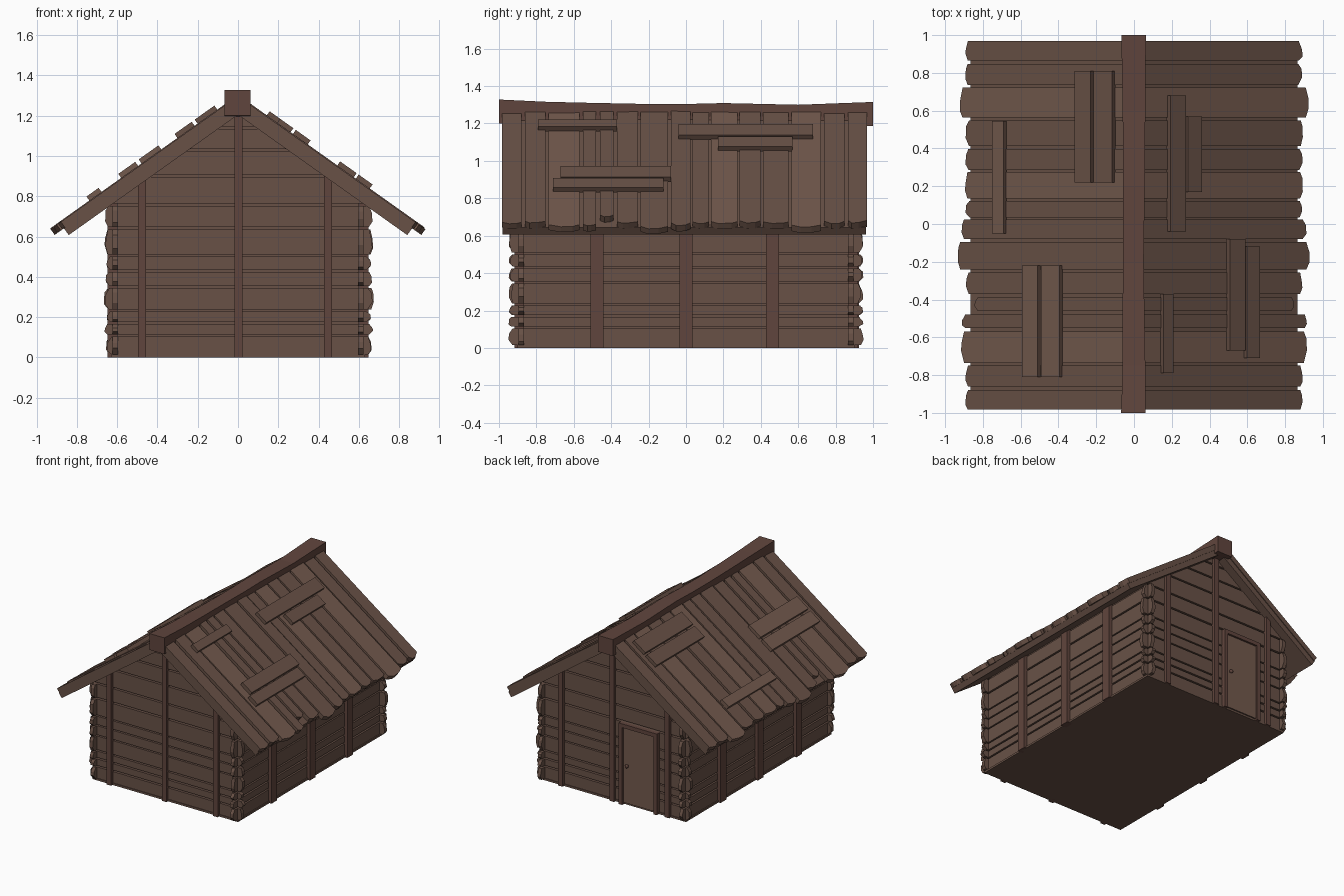
import bpy, bmesh, math, random
from mathutils import Vector

if "Cube" in bpy.data.objects:
    bpy.data.objects.remove(bpy.data.objects["Cube"])

random.seed(4)
A = math.radians(35.4)
CA, SA, TA = math.cos(A), math.sin(A), math.tan(A)


def material(name, r, g, b):
    m = bpy.data.materials.new(name)
    m.diffuse_color = (r, g, b, 1)
    m.use_nodes = True
    m.node_tree.nodes["Principled BSDF"].inputs["Base Color"].default_value = m.diffuse_color
    return m


WOOD = material("wood", 0.140, 0.083, 0.062)
BEAM = material("beam_wood", 0.118, 0.060, 0.047)
LIGHT = material("light_wood", 0.170, 0.100, 0.074)


def finish(name, bm, mat):
    bmesh.ops.recalc_face_normals(bm, faces=bm.faces)
    me = bpy.data.meshes.new(name)
    bm.to_mesh(me)
    bm.free()
    me.materials.append(mat)
    ob = bpy.data.objects.new(name, me)
    bpy.context.collection.objects.link(ob)
    return ob


def prism(name, pts, w0, w1, place, mat=WOOD):
    """Extrude a 2D outline from w0 to w1; place(u, v, w) gives the world point."""
    bm = bmesh.new()
    rings = [[bm.verts.new(place(u, v, w)) for u, v in pts] for w in (w0, w1)]
    n = len(pts)
    bm.faces.new(rings[0])
    bm.faces.new(rings[1])
    for i in range(n):
        j = (i + 1) % n
        bm.faces.new((rings[0][i], rings[0][j], rings[1][j], rings[1][i]))
    return finish(name, bm, mat)


def rect(u0, u1, v0, v1):
    return [(u0, v0), (u1, v0), (u1, v1), (u0, v1)]


def box(name, x0, x1, y0, y1, z0, z1, mat=WOOD):
    return prism(name, rect(x0, x1, y0, y1), z0, z1, lambda u, v, w: Vector((u, v, w)), mat)


def rough_end(u, v0, v1, sign):
    """Hewn plank end: cut corners with a protruding middle."""
    h = v1 - v0
    a, b = random.uniform(0.2, 0.4), random.uniform(0.55, 0.8)
    c = random.uniform(0.012, 0.025)
    pts = [(u - sign * c, v0), (u, v0 + a * h), (u - sign * 0.003, v0 + b * h), (u - sign * c, v1)]
    return pts if sign > 0 else pts[::-1]


def front_frame(s):
    return lambda u, v, w: Vector((u, s * w, v))


def side_frame(s):
    return lambda u, v, w: Vector((s * w, u, v))


def roof_frame(s):
    # u runs down the slope, v along y, w outwards from the slope
    return lambda u, v, w: Vector((s * (u * CA + w * SA), v, 1.255 - u * SA + w * CA))


# Floor and solid core behind the planks
box("floor", -0.63, 0.63, -0.9, 0.9, 0, 0.015)
core = [(-0.6, 0.005), (0.6, 0.005), (0.6, 0.79), (0, 1.21), (-0.6, 0.79)]
prism("wall_core", core, -0.87, 0.87, front_frame(1))

# Wall planks, same courses on all four sides
courses = [(0.015, 0.103), (0.115, 0.165), (0.177, 0.227), (0.238, 0.345), (0.355, 0.425),
           (0.435, 0.5), (0.51, 0.635), (0.648, 0.752)]
gables = [(0.764, 0.895), (0.907, 1.022), (1.034, 1.135), (1.147, 1.2)]
for s, side in ((-1, "front"), (1, "back")):
    for z0, z1 in courses:
        e = random.uniform(0.655, 0.675)
        pts = rough_end(e, z0, z1, 1) + rough_end(-e + 0.008, z0, z1, -1)
        prism(side + "_plank", pts, 0.865, 0.895, front_frame(s))
    for z0, z1 in gables:
        a, b = (1.22 - z0) / TA, (1.22 - z1) / TA
        prism(side + "_gable_plank", [(-a, z0), (a, z0), (b, z1), (-b, z1)], 0.865, 0.895, front_frame(s))
for s, side in ((-1, "left"), (1, "right")):
    for z0, z1 in courses:
        e = random.uniform(0.93, 0.95)
        pts = rough_end(e, z0, z1, 1) + rough_end(-e, z0, z1, -1)
        prism(side + "_plank", pts, 0.595, 0.622, side_frame(s))

# Upright posts
for s in (-1, 1):
    for x in (-0.477, 0.002, 0.447):
        top = 1.225 - abs(x) * TA
        prism("gable_post", rect(x - 0.02, x + 0.02, 0, top), 0.87, 0.917, front_frame(s), BEAM)
    for y in (-0.475, 0, 0.462):
        prism("side_post", rect(y - 0.035, y + 0.035, 0, 0.765), 0.6, 0.648, side_frame(s), BEAM)

# Door on the back wall
box("door_panel", -0.365, -0.095, 0.88, 0.91, 0.015, 0.605, LIGHT)
box("door_jamb", -0.395, -0.365, 0.88, 0.925, 0, 0.635, BEAM)
box("door_jamb", -0.095, -0.065, 0.88, 0.925, 0, 0.635, BEAM)
box("door_lintel", -0.365, -0.095, 0.88, 0.925, 0.605, 0.635, BEAM)
bm = bmesh.new()
bmesh.ops.create_uvsphere(bm, u_segments=10, v_segments=6, radius=0.014)
bmesh.ops.translate(bm, verts=bm.verts, vec=(-0.13, 0.92, 0.31))
finish("door_knob", bm, BEAM)

# Roof planks: y start, y end, eave reach in x
planks = [(0.865, 0.968, 0.89), (0.737, 0.848, 0.89), (0.563, 0.722, 0.922), (0.413, 0.548, 0.892),
          (0.287, 0.398, 0.89), (0.135, 0.275, 0.892), (0.035, 0.122, 0.89), (-0.08, 0.025, 0.91),
          (-0.242, -0.095, 0.93), (-0.37, -0.257, 0.89), (-0.46, -0.388, 0.845), (-0.55, -0.48, 0.912),
          (-0.735, -0.57, 0.915), (-0.86, -0.75, 0.89), (-0.983, -0.88, 0.892)]
for s in (-1, 1):
    prism("roof_base", rect(0.0, 1.06, -0.98, 0.962), -0.041, 0.003, roof_frame(s))
    for i, (y0, y1, reach) in enumerate(planks):
        pts = [(0.02, y1), (0.02, y0)] + rough_end((reach - 0.02) / CA, y0, y1, 1)
        prism("roof_plank", pts, 0, random.uniform(0.033, 0.04), roof_frame(s),
              LIGHT if i in (2, 5, 12) else WOOD)

# Repair boards across the roof: side, x near, x far, y start, y end
patches = [(-1, 0.11, 0.215, 0.22, 0.81), (-1, 0.223, 0.315, 0.22, 0.81), (-1, 0.685, 0.752, -0.05, 0.545),
           (-1, 0.388, 0.493, -0.81, -0.22), (-1, 0.503, 0.594, -0.81, -0.22),
           (1, 0.185, 0.275, -0.04, 0.68), (1, 0.28, 0.36, 0.17, 0.57), (1, 0.15, 0.21, -0.79, -0.37),
           (1, 0.5, 0.589, -0.67, -0.08), (1, 0.592, 0.668, -0.71, -0.12)]
for s, x0, x1, y0, y1 in patches:
    pts = rect((x0 - 0.03) / CA, (x1 - 0.037) / CA, y0, y1)
    prism("roof_patch", pts, 0.03, 0.064, roof_frame(s), LIGHT if s < 0 and y1 < 0.6 else WOOD)

# Sagging ridge beam: y, x shift, half width, top height
ridge = [(-1, -0.003, 0.065, 1.328), (-0.75, 0.0, 0.06, 1.316), (-0.5, -0.002, 0.058, 1.31),
         (-0.2, -0.004, 0.055, 1.304), (0.0, -0.002, 0.056, 1.304), (0.2, 0.0, 0.057, 1.309),
         (0.6, 0.0, 0.06, 1.3), (1, -0.002, 0.065, 1.315)]
bm = bmesh.new()
rings = [[bm.verts.new((dx + a * h, y, t - b * 0.128)) for a, b in ((-1, 1), (1, 1), (1, 0), (-1, 0))]
         for y, dx, h, t in ridge]
for r, q in zip(rings, rings[1:]):
    for i in range(4):
        bm.faces.new((r[i], r[i - 1], q[i - 1], q[i]))
bm.faces.new(rings[0])
bm.faces.new(rings[-1])
finish("ridge_beam", bm, BEAM)
